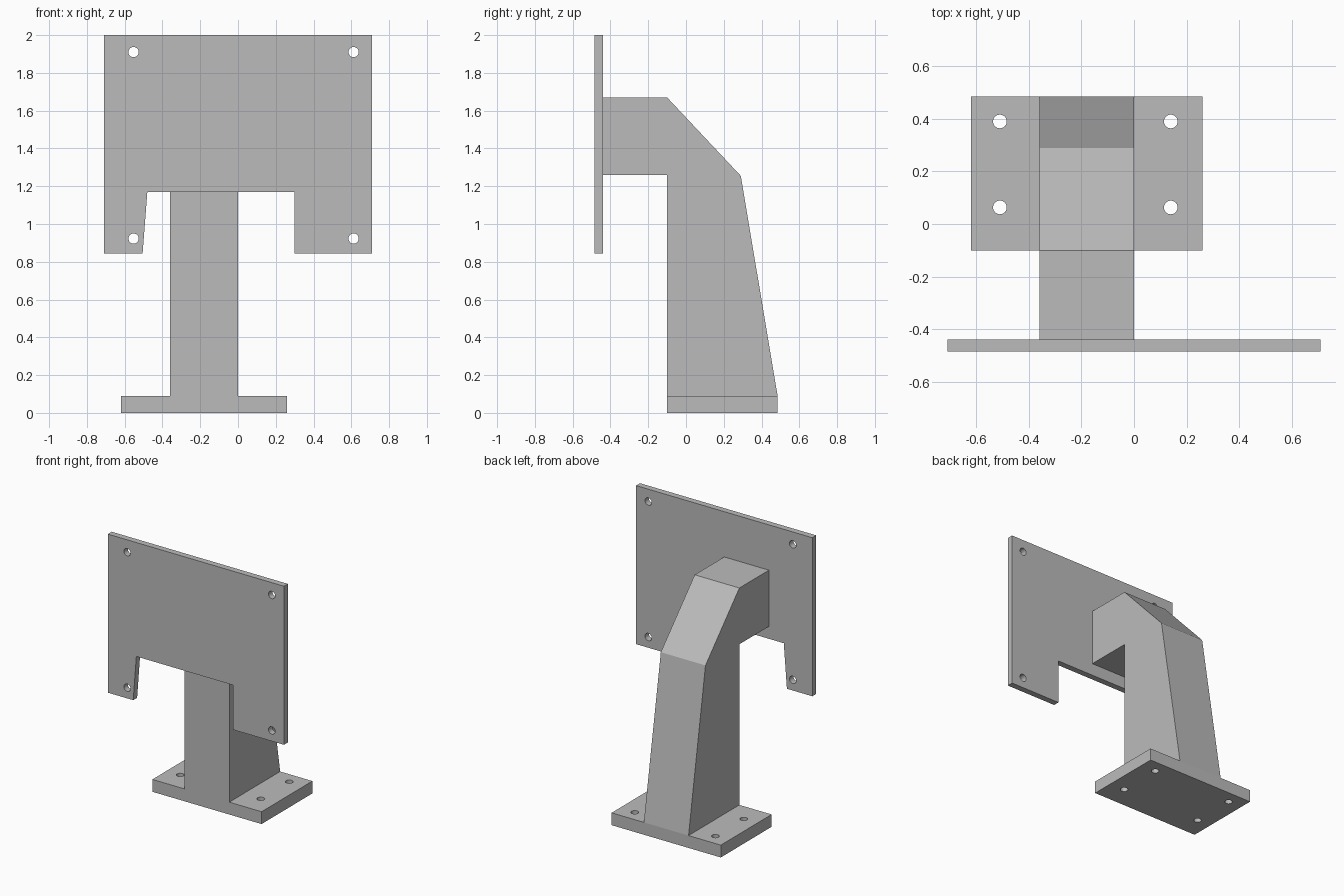
import bpy
import bmesh
from mathutils import Matrix, Vector

cube = bpy.data.objects.get("Cube")
if cube:
    bpy.data.objects.remove(cube, do_unlink=True)

grey = bpy.data.materials.new("plain grey")
grey.use_nodes = True
colour = (0.5, 0.5, 0.5, 1)
grey.diffuse_color = colour
grey.node_tree.nodes["Principled BSDF"].inputs["Base Color"].default_value = colour


def make_object(name, bm):
    bmesh.ops.recalc_face_normals(bm, faces=bm.faces)
    mesh = bpy.data.meshes.new(name)
    bm.to_mesh(mesh)
    bm.free()
    mesh.materials.append(grey)
    obj = bpy.data.objects.new(name, mesh)
    bpy.context.collection.objects.link(obj)
    return obj


def extrude_profile(name, points, offset):
    """Close a planar outline into a solid along the offset."""
    bm = bmesh.new()
    face = bm.faces.new([bm.verts.new(p) for p in points])
    result = bmesh.ops.extrude_face_region(bm, geom=[face], use_keep_orig=True)
    verts = [g for g in result["geom"] if isinstance(g, bmesh.types.BMVert)]
    bmesh.ops.translate(bm, verts=verts, vec=offset)
    return make_object(name, bm)


def drill(obj, centres, axis, radius):
    """Cut round through-holes along an axis."""
    bm = bmesh.new()
    turn = Vector((0, 0, 1)).rotation_difference(Vector(axis)).to_matrix().to_4x4()
    for centre in centres:
        bmesh.ops.create_cone(bm, cap_ends=True, segments=32, radius1=radius,
                              radius2=radius, depth=0.3,
                              matrix=Matrix.Translation(centre) @ turn)
    cutter = make_object(obj.name + "_hole_cutter", bm)
    cutter.hide_render = True
    mod = obj.modifiers.new("holes", "BOOLEAN")
    mod.operation = "DIFFERENCE"
    mod.solver = "EXACT"
    mod.object = cutter
    bpy.context.view_layer.update()
    graph = bpy.context.evaluated_depsgraph_get()
    cut = bpy.data.meshes.new_from_object(obj.evaluated_get(graph))
    obj.modifiers.clear()
    obj.data = cut
    bpy.data.objects.remove(cutter, do_unlink=True)


# Foot plate with four bolt holes
foot = extrude_profile("foot_plate",
                       [(x, y, 0) for x, y in ((-0.62, -0.1), (0.26, -0.1),
                                               (0.26, 0.485), (-0.62, 0.485))],
                       (0, 0, 0.09))
drill(foot, [(x, y, 0.045) for x in (-0.51, 0.14) for y in (0.063, 0.39)],
      (0, 0, 1), 0.026)

# Tapered column bending forward into the arm
side = [(-0.1, 0.09), (0.485, 0.09), (0.29, 1.255), (-0.1, 1.67),
        (-0.44, 1.67), (-0.44, 1.26), (-0.1, 1.26)]
extrude_profile("support_arm", [(-0.36, y, z) for y, z in side], (0.36, 0, 0))

# Mounting panel with a notch below and four corner holes
outline = [(-0.71, 0.845), (-0.505, 0.845), (-0.48, 1.17), (0.3, 1.17),
           (0.3, 0.845), (0.71, 0.845), (0.71, 2), (-0.71, 2)]
panel = extrude_profile("mounting_panel", [(x, -0.485, z) for x, z in outline],
                        (0, 0.045, 0))
drill(panel, [(x, -0.46, z) for x in (-0.553, 0.612) for z in (0.923, 1.91)],
      (0, 1, 0), 0.027)
